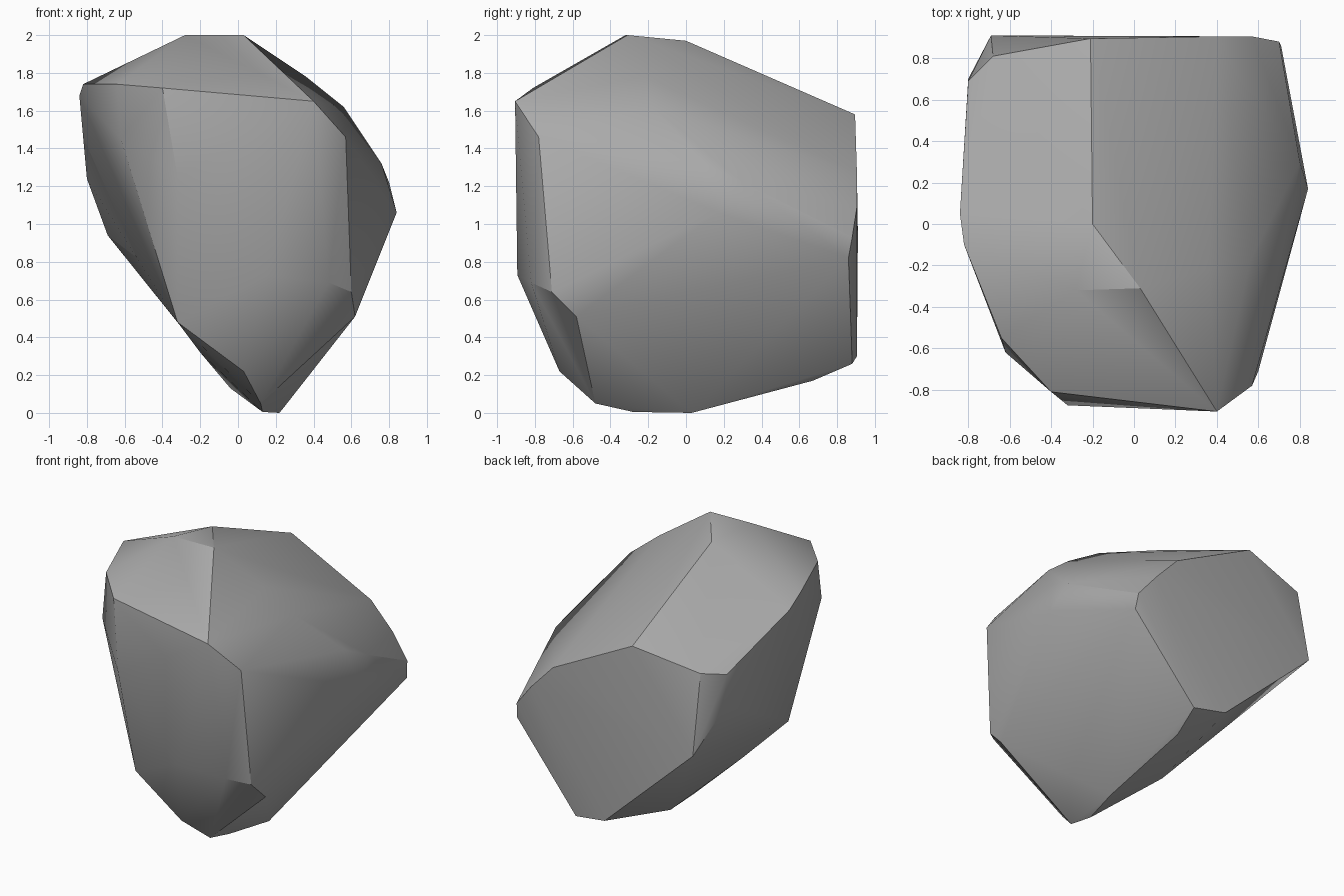
import bpy
import bmesh
import math

default_cube = bpy.data.objects.get("Cube")
if default_cube is not None:
    bpy.data.objects.remove(default_cube, do_unlink=True)


def make_material(name, colour):
    """Plain single-colour material, same in viewport and render."""
    material = bpy.data.materials.new(name)
    material.use_nodes = True
    material.diffuse_color = colour
    shader = next(n for n in material.node_tree.nodes if n.type == "BSDF_PRINCIPLED")
    shader.inputs["Base Color"].default_value = colour
    shader.inputs["Roughness"].default_value = 0.9
    return material


def hull_object(name, corner_groups, material, flatness, sharp_angle):
    """Convex boulder wrapped around the named groups of corner points."""
    bm = bmesh.new()
    for corners in corner_groups.values():
        for corner in corners:
            bm.verts.new(corner)
    hull = bmesh.ops.convex_hull(bm, input=list(bm.verts))

    # Drop every corner that ended up buried inside the hull
    buried = {e for e in hull["geom_interior"] if isinstance(e, bmesh.types.BMVert)}
    buried.update(v for v in bm.verts if not v.link_faces)
    bmesh.ops.delete(bm, geom=list(buried), context="VERTS")

    # Merge nearly coplanar triangles into broad chipped facets
    bmesh.ops.dissolve_limit(bm, angle_limit=flatness,
                             verts=list(bm.verts), edges=list(bm.edges))
    bmesh.ops.recalc_face_normals(bm, faces=list(bm.faces))

    mesh = bpy.data.meshes.new(name)
    bm.to_mesh(mesh)
    bm.free()
    mesh.materials.append(material)
    rock = bpy.data.objects.new(name, mesh)
    bpy.context.collection.objects.link(rock)

    # Soft shading across shallow bends, crisp lines at the chips
    bpy.ops.object.select_all(action="DESELECT")
    rock.select_set(True)
    bpy.context.view_layer.objects.active = rock
    bpy.ops.object.shade_smooth_by_angle(angle=sharp_angle)
    return rock


# Corners of the boulder, grouped by the facet they bound
rock_corners = {
    "crown": [
        (-.28, -.32, 2), (.03, -.31, 2), (-.2, 0, 1.97),
        (.36, -.22, 1.78), (.56, -.18, 1.62),
    ],
    "front_brow": [
        (.4, -.905, 1.65), (-.4, -.81, 1.72), (.57, -.78, 1.46),
        (-.32, -.875, 1.25),
    ],
    "front_chip": [
        (.48, -.82, .69), (.6, -.71, .64), (.62, -.58, .51),
        (.19, -.49, .11), (.03, -.67, .22), (.15, -.893, .73),
    ],
    "right_shoulder": [
        (-.82, -.1, 1.74), (-.64, -.55, 1.74), (-.62, -.62, 1.45),
        (-.84, .05, 1.68), (-.32, -.68, .48),
    ],
    "back_corner_chip": [
        (-.68, .81, 1.48), (-.8, .69, 1.46), (-.8, .7, 1.24),
        (-.69, .91, .94),
    ],
    "back_face": [
        (-.21, .895, 1.58), (.4, .905, 1.27), (.57, .905, 1.09),
        (.7, .88, .93), (.71, .86, .82), (.24, .88, .26), (0, .905, .3),
    ],
    "left_ridge": [
        (.84, .17, 1.06), (.8, .3, 1.22), (.76, .1, 1.32),
    ],
    "underside": [
        (.22, .03, 0), (.13, -.28, .005), (.12, -.48, .05),
        (.2, .67, .17), (-.04, .23, .13), (-.2, -.34, .32),
    ],
}

stone_grey = make_material("stone grey", (.4, .4, .4, 1))
hull_object("boulder", rock_corners, stone_grey,
            flatness=math.radians(2), sharp_angle=math.radians(30))
